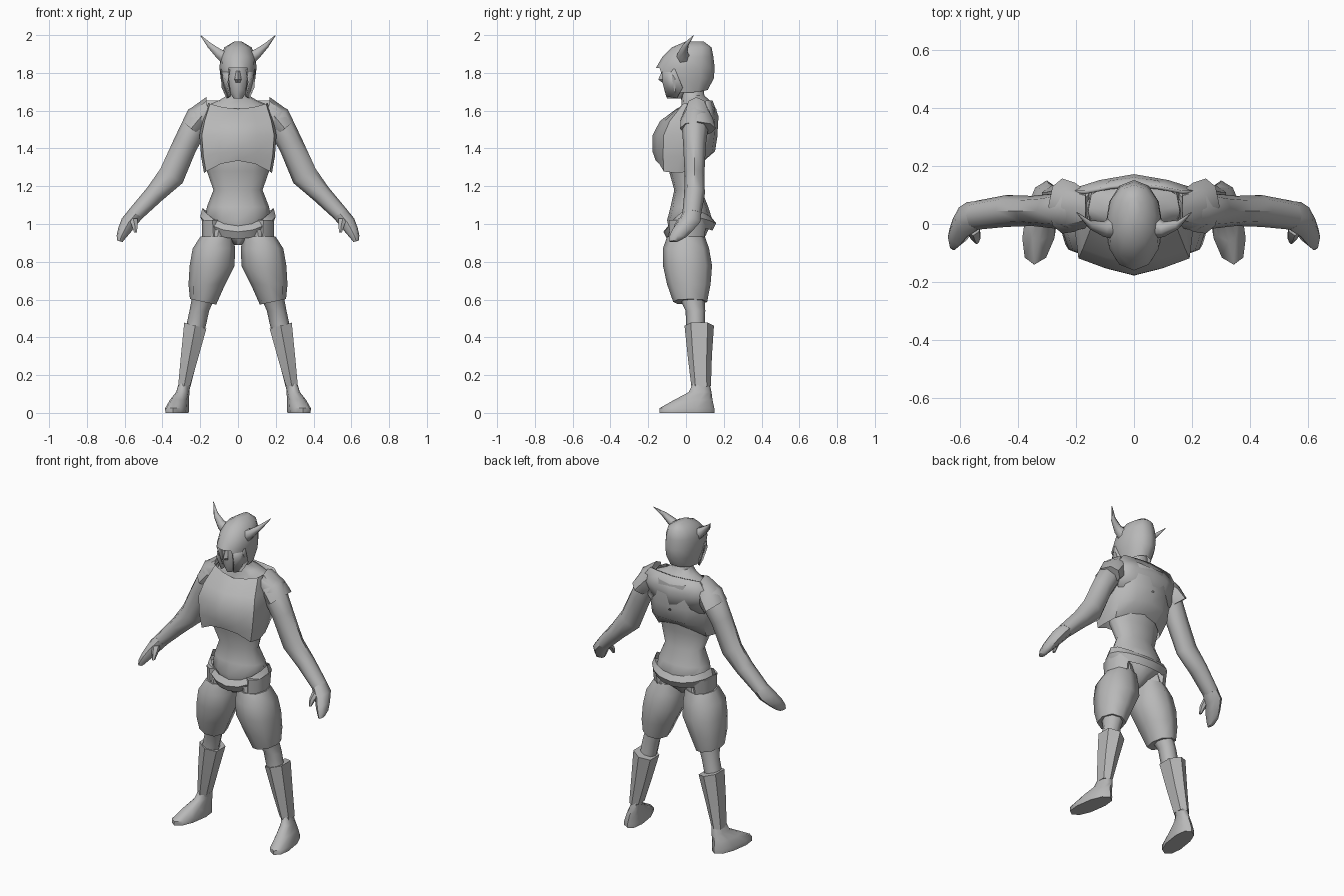
import bpy, bmesh, math

grey = bpy.data.materials.new("plain_grey")
grey.diffuse_color = (0.48, 0.48, 0.48, 1)


def circle(n, power=1.0):
    """Unit section starting at the front; power below 1 makes it boxier."""
    pts = []
    for i in range(n):
        a = 2 * math.pi * i / n
        s, c = math.sin(a), -math.cos(a)
        pts.append((math.copysign(abs(s) ** power, s), math.copysign(abs(c) ** power, c)))
    return pts


def finish(name, bm, mirror, angle):
    bmesh.ops.recalc_face_normals(bm, faces=bm.faces)
    me = bpy.data.meshes.new(name)
    bm.to_mesh(me)
    bm.free()
    me.materials.append(grey)
    ob = bpy.data.objects.new(name, me)
    bpy.context.collection.objects.link(ob)
    if mirror:
        ob.modifiers.new("Mirror", 'MIRROR').use_mirror_merge = False
    bpy.ops.object.select_all(action='DESELECT')
    ob.select_set(True)
    bpy.context.view_layer.objects.active = ob
    bpy.ops.object.shade_smooth_by_angle(angle=math.radians(angle))
    return ob


def loft(name, rings, shape=None, caps=(True, True), mirror=False, angle=50, shear=0.0, skip=None):
    """Rings are x, y, z, half width, half depth, tilt in degrees, rise at the sides."""
    shape = shape or circle(8)
    bm = bmesh.new()
    loops = []
    for r in rings:
        x, y, z, rx, ry, tilt, rise = (list(r) + [0, 0])[:7]
        t = math.radians(tilt)
        loops.append([bm.verts.new((x + u * rx * math.cos(t) + shear * v * ry, y + v * ry,
                                    z + u * rx * math.sin(t) + rise * u * u)) for u, v in shape])
    n = len(shape)
    for k, (a, b) in enumerate(zip(loops, loops[1:])):
        for i in range(n):
            if not (skip and skip(k, i)):
                j = (i + 1) % n
                bm.faces.new((a[i], a[j], b[j], b[i]))
    if caps[0]:
        bm.faces.new(loops[0])
    if caps[1]:
        bm.faces.new(loops[-1])
    return finish(name, bm, mirror, angle)


# Torso and neck
loft("torso", [
    (0, 0.0, 0.89, 0.02, 0.05), (0, 0.01, 0.94, 0.075, 0.095), (0, 0.02, 1.02, 0.17, 0.12),
    (0, 0.018, 1.09, 0.165, 0.10), (0, 0.01, 1.18, 0.13, 0.072), (0, -0.005, 1.28, 0.165, 0.085),
    (0, 0.0, 1.42, 0.17, 0.11), (0, 0.05, 1.56, 0.175, 0.10), (0, 0.06, 1.625, 0.17, 0.085),
    (0, 0.05, 1.655, 0.10, 0.075), (0, 0.035, 1.68, 0.058, 0.062), (0, 0.03, 1.76, 0.05, 0.06)],
    circle(12))

# Breastplate with a ridge along the middle
half = [(0, -1), (0.5, -0.85), (0.94, -0.66), (1, -0.1), (0.92, 0.55), (0.5, 0.9)]
plate = half + [(0, 1)] + [(-u, v) for u, v in reversed(half[1:])]
loft("breastplate", [
    (0, -0.035, 1.335, 0.18, 0.125, 0, -0.065), (0, -0.012, 1.385, 0.195, 0.166, 0, -0.03),
    (0, -0.005, 1.47, 0.204, 0.172), (0, 0.015, 1.545, 0.188, 0.153),
    (0, 0.055, 1.61, 0.158, 0.105, 0, 0.03)], plate, caps=(False, False))

# Upper back plate over the shoulder blades
bm = bmesh.new()
rows = [(1.655, 0.17, 0.115, 0.14), (1.57, 0.235, 0.115, 0.172), (1.45, 0.19, 0.09, 0.165)]
cols = (-1, -0.5, 0, 0.5, 1)
grid = [[bm.verts.new((w * c, yc + (ye - yc) * abs(c) ** 1.5, z)) for c in cols]
        for z, w, ye, yc in rows]
for a, b in zip(grid, grid[1:]):
    for i in range(4):
        bm.faces.new((a[i], a[i + 1], b[i + 1], b[i]))
back = finish("back_plate", bm, False, 50)
back.modifiers.new("Solidify", 'SOLIDIFY').thickness = 0.012

# Belt, high at the hips and dipping at the front and back
bm = bmesh.new()
loops = []
for drop, rx, ry in ((0.0, 0.188, 0.115), (0.045, 0.20, 0.14), (0.10, 0.178, 0.12)):
    ring = []
    for u, v in circle(16):
        dip = (0.095 if v < 0 else 0.05) * abs(v) ** 1.5
        ring.append(bm.verts.new((u * rx, 0.02 + v * ry, 1.085 - dip - drop * (1 - 0.3 * abs(v)))))
    loops.append(ring)
for a, b in zip(loops, loops[1:]):
    for i in range(16):
        bm.faces.new((a[i], a[i - 1], b[i - 1], b[i]))
finish("belt", bm, False, 35)

# Hip plates hanging under the belt
loft("hip_plate", [(0.135, 0.01, 1.02, 0.056, 0.10), (0.13, 0.005, 0.93, 0.06, 0.092)],
     mirror=True, angle=50)

# Legs
loft("leg", [
    (0.10, 0.0, 0.98, 0.075, 0.09), (0.135, 0.01, 0.78, 0.10, 0.11), (0.18, 0.03, 0.62, 0.062, 0.07),
    (0.205, 0.05, 0.54, 0.052, 0.052), (0.22, 0.05, 0.47, 0.052, 0.05), (0.255, 0.075, 0.30, 0.045, 0.05),
    (0.285, 0.08, 0.12, 0.028, 0.038)], mirror=True)
loft("thigh_guard", [
    (0.11, 0.0, 0.935, 0.088, 0.10), (0.128, 0.0, 0.87, 0.112, 0.122), (0.137, 0.008, 0.78, 0.119, 0.13),
    (0.165, 0.015, 0.68, 0.097, 0.115), (0.185, 0.022, 0.588, 0.071, 0.09, 12)],
    circle(8, 0.85), mirror=True, angle=55)
loft("shin_guard", [
    (0.226, 0.07, 0.462, 0.068, 0.078, 15), (0.256, 0.073, 0.30, 0.052, 0.064, 8),
    (0.285, 0.08, 0.142, 0.036, 0.052, -5)], circle(6, 0.8), mirror=True, angle=45)
loft("foot", [
    (0.323, 0.005, 0.0, 0.056, 0.145), (0.322, 0.005, 0.025, 0.058, 0.145),
    (0.31, 0.04, 0.07, 0.046, 0.10), (0.292, 0.075, 0.11, 0.034, 0.06),
    (0.285, 0.08, 0.155, 0.028, 0.045)], circle(10, 0.85), mirror=True, shear=-0.15)

# Arms and hands
loft("arm", [
    (0.15, 0.05, 1.60, 0.05, 0.06, 65), (0.21, 0.05, 1.555, 0.075, 0.075, 45),
    (0.28, 0.045, 1.42, 0.066, 0.06, 30), (0.352, 0.045, 1.255, 0.07, 0.052, 33),
    (0.44, 0.045, 1.16, 0.052, 0.055, 42), (0.545, 0.03, 1.05, 0.042, 0.05, 35)], mirror=True)
loft("palm", [
    (0.54, 0.03, 1.055, 0.042, 0.05, 35), (0.578, 0.015, 1.01, 0.042, 0.06, 28),
    (0.603, -0.02, 0.965, 0.034, 0.055, 25), (0.62, -0.045, 0.93, 0.024, 0.045, 20),
    (0.625, -0.065, 0.908, 0.014, 0.025, 15)], mirror=True)
loft("thumb", [
    (0.555, -0.01, 1.03, 0.025, 0.03), (0.547, -0.04, 0.995, 0.019, 0.022),
    (0.543, -0.06, 0.955, 0.008, 0.01)], circle(6), mirror=True)

# Shoulder pads, flaring outward
loft("shoulder_pad", [
    (0.165, 0.055, 1.60, 0.072, 0.06, 88), (0.205, 0.058, 1.557, 0.072, 0.085, 52),
    (0.248, 0.062, 1.505, 0.06, 0.095, 38)], mirror=True, angle=48)

# Helmet shell, open at the face below the brow
loft("helmet", [
    (0, 0.045, 1.965, 0.022, 0.05), (0, 0.03, 1.935, 0.072, 0.105), (0, 0.01, 1.885, 0.094, 0.135),
    (0, -0.004, 1.825, 0.098, 0.156), (0, 0.005, 1.77, 0.092, 0.142),
    (0, 0.0, 1.71, 0.075, 0.115, 0, -0.015)],
    circle(12, 0.95), caps=(True, False), angle=60, skip=lambda k, i: k >= 3 and i in (0, 11))

# Cheek guards reaching down beside the face
bm = bmesh.new()
outline = [(0.05, -0.128, 1.82), (0.093, -0.06, 1.82), (0.086, -0.02, 1.72),
           (0.06, -0.05, 1.665), (0.045, -0.105, 1.675), (0.062, -0.125, 1.75)]
bm.faces.new([bm.verts.new(p) for p in outline])
bmesh.ops.triangulate(bm, faces=bm.faces)
guard = finish("cheek_guard", bm, True, 40)
guard.modifiers.new("Solidify", 'SOLIDIFY').thickness = 0.01

# Face with nose
loft("face", [
    (0, -0.03, 1.85, 0.07, 0.085), (0, -0.035, 1.78, 0.068, 0.085),
    (0, -0.04, 1.71, 0.055, 0.075), (0, -0.055, 1.665, 0.025, 0.045)], circle(10))
loft("nose", [(0, -0.115, 1.81, 0.01, 0.012), (0, -0.125, 1.765, 0.018, 0.022),
              (0, -0.115, 1.75, 0.012, 0.012)], circle(4))

# Curved horns
loft("horn", [
    (0.07, -0.01, 1.878, 0.038, 0.042, -65), (0.105, -0.018, 1.905, 0.028, 0.026, -60),
    (0.152, -0.002, 1.947, 0.016, 0.016, -52), (0.198, 0.04, 1.998, 0.002, 0.002, -45)],
    circle(6), mirror=True, angle=65)
